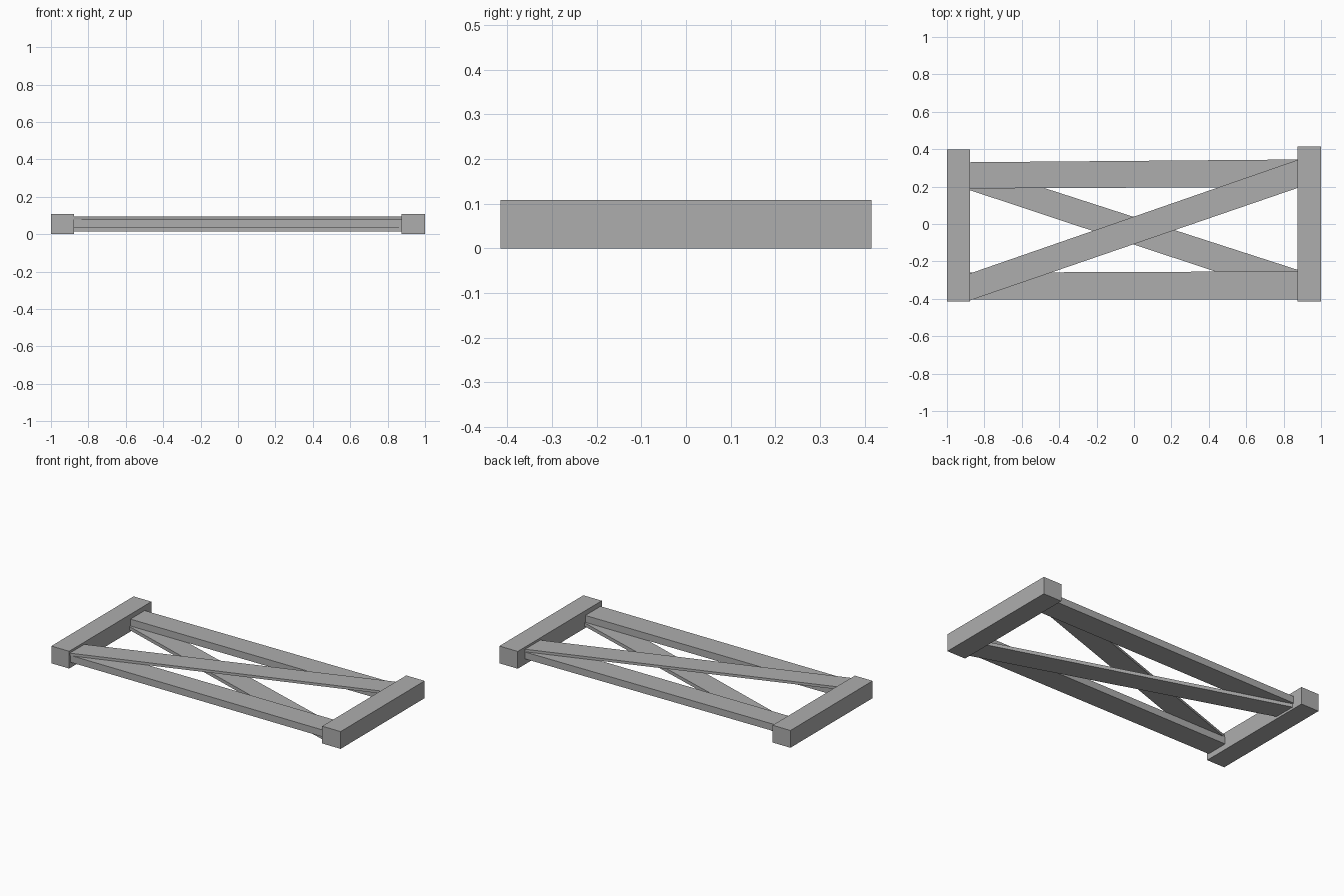
import bpy, bmesh

if "Cube" in bpy.data.objects:
    bpy.data.objects.remove(bpy.data.objects["Cube"])

grey = bpy.data.materials.new("plain grey")
grey.diffuse_color = (0.42, 0.42, 0.42, 1)
grey.use_nodes = True
grey.node_tree.nodes["Principled BSDF"].inputs["Base Color"].default_value = grey.diffuse_color


def plank(name, corners, z0, z1):
    """Board with a four-cornered outline, extruded from z0 to z1."""
    bm = bmesh.new()
    base = bm.faces.new([bm.verts.new((x, y, z0)) for x, y in corners])
    top = bmesh.ops.extrude_face_region(bm, geom=[base])["geom"]
    verts = [v for v in top if isinstance(v, bmesh.types.BMVert)]
    bmesh.ops.translate(bm, verts=verts, vec=(0, 0, z1 - z0))
    bmesh.ops.recalc_face_normals(bm, faces=bm.faces)
    mesh = bpy.data.meshes.new(name)
    bm.to_mesh(mesh)
    bm.free()
    mesh.materials.append(grey)
    obj = bpy.data.objects.new(name, mesh)
    bpy.context.collection.objects.link(obj)


def beam(name, left, right, z0, z1, end=0.89):
    """Board between the posts; left and right give its (low, high) y there."""
    plank(name, [(-end, left[0]), (end, right[0]),
                 (end, right[1]), (-end, left[1])], z0, z1)


# End posts
plank("left_post", [(-1, -0.415), (-0.877, -0.415), (-0.877, 0.397), (-1, 0.397)], 0, 0.108)
plank("right_post", [(0.873, -0.415), (1, -0.415), (1, 0.415), (0.873, 0.415)], 0, 0.108)

# Long rails, sandwiched between the two diagonal braces
beam("front_rail", (-0.403, -0.260), (-0.403, -0.253), 0.035, 0.078)
beam("back_rail", (0.190, 0.330), (0.198, 0.345), 0.035, 0.078)

# Crossing braces above and below the rails
beam("upper_brace", (-0.413, -0.269), (0.198, 0.348), 0.078, 0.094)
beam("lower_brace", (0.185, 0.325), (-0.405, -0.250), 0.014, 0.035)
